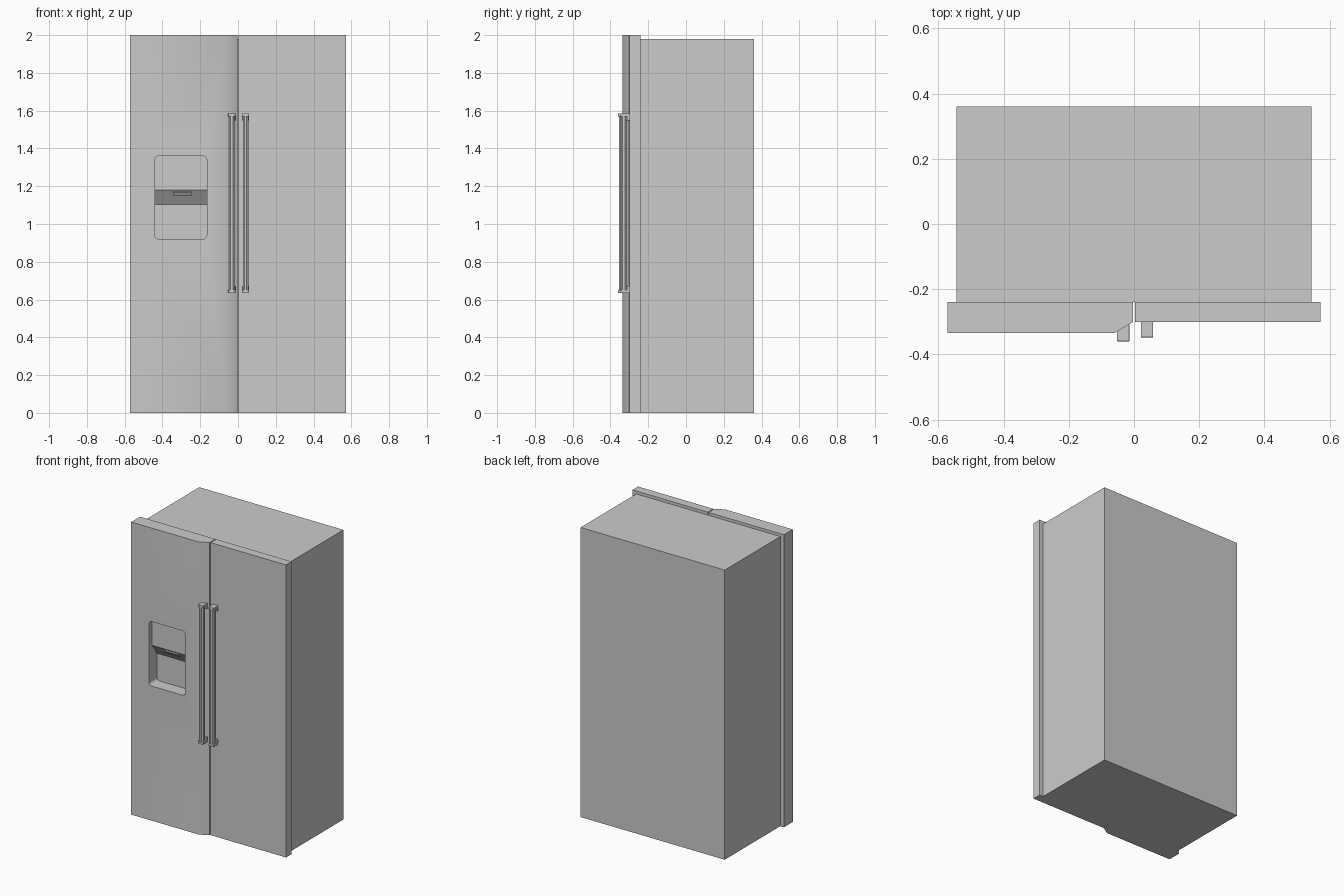
import bpy, bmesh, math
from mathutils import Vector

if "Cube" in bpy.data.objects:
    bpy.data.objects.remove(bpy.data.objects["Cube"])


def prism(name, pts, axis, a, b, bevel=0):
    """Extrude a 2D outline along an axis: 'x' takes (y,z), 'y' takes (x,z), 'z' takes (x,y)."""
    place = {'x': lambda p, t: (t, p[0], p[1]),
             'y': lambda p, t: (p[0], t, p[1]),
             'z': lambda p, t: (p[0], p[1], t)}[axis]
    bm = bmesh.new()
    face = bm.faces.new([bm.verts.new(place(p, a)) for p in pts])
    ext = bmesh.ops.extrude_face_region(bm, geom=[face])
    shift = Vector(place((0, 0), b - a))
    moved = [v for v in ext['geom'] if isinstance(v, bmesh.types.BMVert)]
    bmesh.ops.translate(bm, verts=moved, vec=shift)
    bmesh.ops.recalc_face_normals(bm, faces=bm.faces[:])
    if bevel:
        bmesh.ops.bevel(bm, geom=bm.edges[:], offset=bevel, segments=2,
                        profile=0.5, affect='EDGES')
    me = bpy.data.meshes.new(name)
    bm.to_mesh(me)
    bm.free()
    ob = bpy.data.objects.new(name, me)
    bpy.context.collection.objects.link(ob)
    return ob


def rect(x0, y0, x1, y1):
    return [(x0, y0), (x1, y0), (x1, y1), (x0, y1)]


def round_rect(x0, z0, x1, z1, r, n=5):
    pts = []
    for i, (cx, cz) in enumerate(rect(x0 + r, z0 + r, x1 - r, z1 - r)):
        for k in range(n + 1):
            ang = math.pi + (i + k / n) * math.pi / 2
            pts.append((cx + r * math.cos(ang), cz + r * math.sin(ang)))
    return pts


def activate(ob):
    bpy.ops.object.select_all(action='DESELECT')
    ob.select_set(True)
    bpy.context.view_layer.objects.active = ob


# Cabinet and the two doors
prism("cabinet", rect(-0.545, -0.24, 0.545, 0.36), 'z', 0, 1.98)
prism("right_door", rect(0.003, -0.30, 0.573, -0.24), 'z', 0, 2)
left_door = prism("left_door", [(-0.573, -0.24), (-0.573, -0.335), (-0.06, -0.335),
                                (-0.003, -0.301), (-0.003, -0.24)], 'z', 0, 2)

# Dispenser recess cut into the left door
cutter = prism("recess_cutter", round_rect(-0.44, 0.92, -0.165, 1.36, 0.022),
               'y', -0.40, -0.246)
cutter.hide_render = True
mod = left_door.modifiers.new("recess", 'BOOLEAN')
mod.operation = 'DIFFERENCE'
mod.solver = 'EXACT'
mod.object = cutter
activate(left_door)
bpy.ops.object.modifier_apply(modifier=mod.name)
bpy.data.objects.remove(cutter)
bpy.ops.object.shade_smooth_by_angle(angle=math.radians(35))

# Control panel with sloped underside, and its outlet
prism("dispenser_panel", [(-0.30, 1.18), (-0.30, 1.37), (-0.243, 1.37), (-0.243, 1.10)],
      'x', -0.442, -0.163)
prism("dispenser_outlet", [(-0.293, 1.172), (-0.300, 1.167), (-0.287, 1.148), (-0.279, 1.152)],
      'x', -0.345, -0.245)

# Handles: a bar between two L-shaped brackets
for side, x, y in (("left", -0.033, -0.36), ("right", 0.040, -0.348)):
    r = 0.016
    bar = [(x + r * math.cos(math.pi / 8 + i * math.pi / 4),
            y + 0.019 + r * math.sin(math.pi / 8 + i * math.pi / 4)) for i in range(8)]
    prism(side + "_handle_bar", bar, 'z', 0.645, 1.575)
    for end, z, up in (("lower", 0.635, 1), ("upper", 1.585, -1)):
        outline = [(y, z), (-0.298, z), (-0.298, z + up * 0.037), (y + 0.036, z + up * 0.037),
                   (y + 0.036, z + up * 0.016), (y, z + up * 0.016)]
        prism(f"{side}_handle_{end}_bracket", outline, 'x', x - 0.019, x + 0.019, 0.002)
